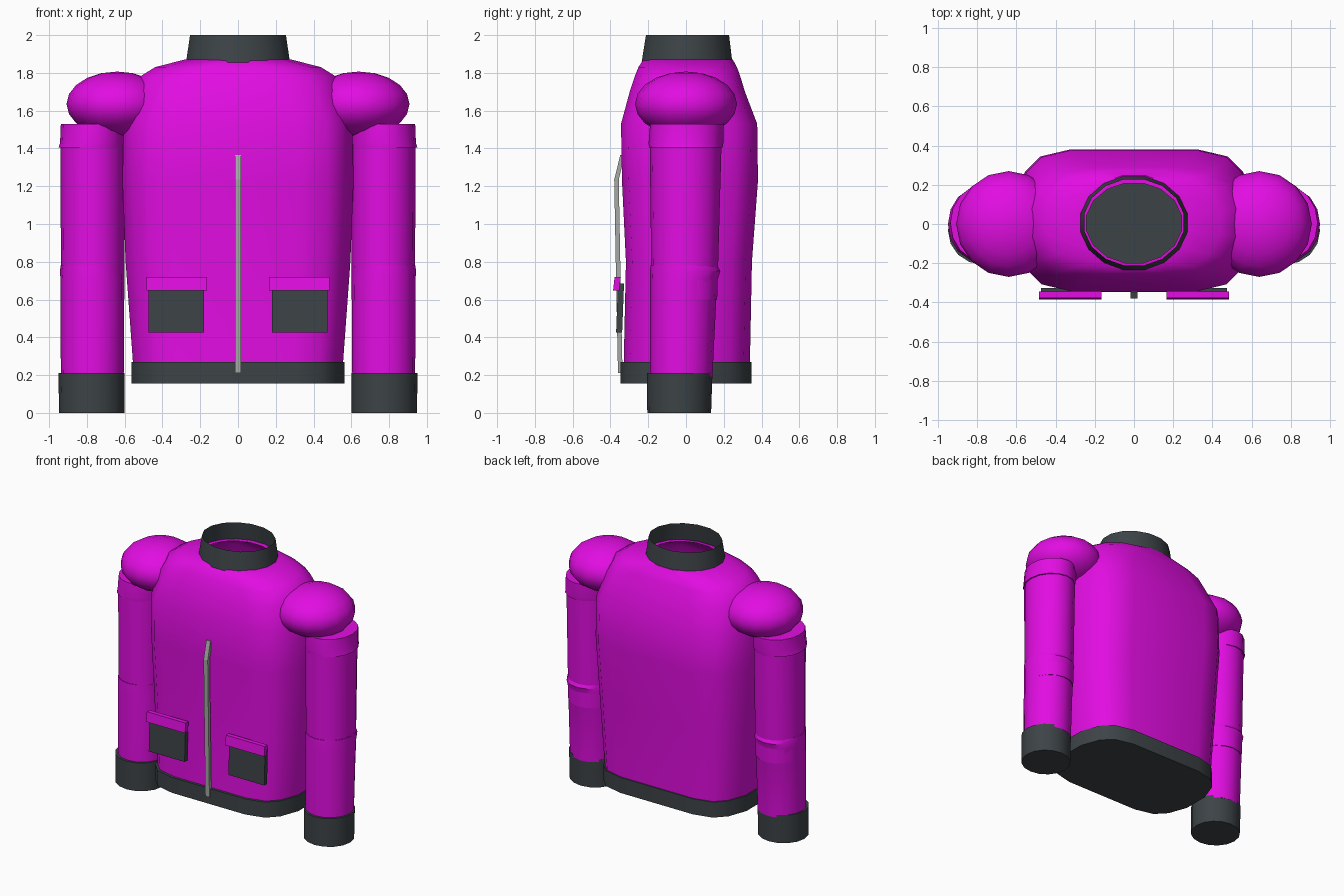
import bpy, bmesh, math

cube = bpy.data.objects.get("Cube")
if cube:
    bpy.data.objects.remove(cube, do_unlink=True)


def material(name, rgb):
    m = bpy.data.materials.new(name)
    m.use_nodes = True
    m.diffuse_color = (*rgb, 1)
    m.node_tree.nodes["Principled BSDF"].inputs["Base Color"].default_value = (*rgb, 1)
    return m


magenta = material("magenta cloth", (0.76, 0.004, 0.76))
charcoal = material("charcoal trim", (0.046, 0.056, 0.062))
steel = material("grey metal", (0.38, 0.40, 0.38))


def finish(name, bm, mat, smooth=True):
    bmesh.ops.recalc_face_normals(bm, faces=bm.faces)
    mesh = bpy.data.meshes.new(name)
    bm.to_mesh(mesh)
    bm.free()
    mesh.materials.append(mat)
    ob = bpy.data.objects.new(name, mesh)
    bpy.context.collection.objects.link(ob)
    if smooth:
        bpy.ops.object.select_all(action='DESELECT')
        ob.select_set(True)
        bpy.context.view_layer.objects.active = ob
        bpy.ops.object.shade_smooth_by_angle(angle=math.radians(35))
    return ob


def round_section(n):
    return [(math.cos(2 * math.pi * i / n), math.sin(2 * math.pi * i / n)) for i in range(n)]


# Boxy rounded outline of the body, mirrored from one quarter
quarter = [(1, 0.28), (0.91, 0.68), (0.78, 0.9), (0.53, 1)]
half = quarter + [(-x, y) for x, y in reversed(quarter)]
body_section = half + [(-x, -y) for x, y in half]


def blend(a, b, t):
    return [(p[0] * (1 - t) + q[0] * t, p[1] * (1 - t) + q[1] * t) for p, q in zip(a, b)]


# Round outline sharing the body's point count, for the neck
neck_section = [(math.cos((i + 0.5) * math.pi / 8), math.sin((i + 0.5) * math.pi / 8))
                for i in range(16)]
neck_section = [(x / 0.981, y / 0.981) for x, y in neck_section]


def loft(name, rings, mat, caps=(False, False)):
    """rings: (z, x_min, x_max, y_min, y_max, section)"""
    bm = bmesh.new()
    loops = []
    for z, x0, x1, y0, y1, sec in rings:
        loops.append([bm.verts.new(((x0 + x1) / 2 + u * (x1 - x0) / 2,
                                    (y0 + y1) / 2 + v * (y1 - y0) / 2, z)) for u, v in sec])
    for a, b in zip(loops, loops[1:]):
        for i in range(len(a)):
            j = (i + 1) % len(a)
            bm.faces.new((a[i], a[j], b[j], b[i]))
    if caps[0]:
        bm.faces.new(loops[0][::-1])
    if caps[1]:
        bm.faces.new(loops[-1])
    return finish(name, bm, mat)


def box(name, x0, x1, y0, y1, z0, z1, mat, lean=0.0):
    """Box whose lower edge is shifted in y by lean."""
    bm = bmesh.new()
    bmesh.ops.create_cube(bm, size=1)
    for v in bm.verts:
        low = v.co.z < 0
        v.co = (x1 if v.co.x > 0 else x0,
                (y1 if v.co.y > 0 else y0) + (lean if low else 0),
                z0 if low else z1)
    return finish(name, bm, mat, smooth=False)


# Body: height, half width, front, back, roundness
body = [(0.25, 0.555, -0.33, 0.338, 0), (0.8, 0.595, -0.318, 0.349, 0),
        (1.23, 0.612, -0.339, 0.381, 0), (1.53, 0.605, -0.344, 0.377, 0),
        (1.70, 0.56, -0.298, 0.312, 0.2), (1.78, 0.52, -0.272, 0.288, 0.3),
        (1.83, 0.44, -0.252, 0.27, 0.5), (1.87, 0.285, -0.226, 0.248, 1),
        (1.87, 0.242, -0.198, 0.208, 1)]
loft("jacket_body", [(z, -w, w, f, b, blend(body_section, neck_section, t))
                     for z, w, f, b, t in body], magenta)

# Waistband with a closed underside
loft("waistband", [(z, -w, w, f, b, body_section) for z, w, f, b in
                   [(0.155, 0.565, -0.348, 0.347), (0.27, 0.565, -0.348, 0.347),
                    (0.27, 0.55, -0.325, 0.333)]], charcoal, (True, False))

# Standing collar, open at the top
loft("collar", [(z, -w, w, f, b, neck_section) for z, w, f, b in
                [(1.85, 0.276, -0.236, 0.246), (2.0, 0.254, -0.212, 0.228)]], charcoal)

# Front zip, bent at the top of the chest
bm = bmesh.new()
path = [(0.21, -0.35), (0.8, -0.362), (1.235, -0.37), (1.365, -0.338)]
loops = [[bm.verts.new((x, y + d, z)) for x, d in
          ((-0.017, -0.01), (0.017, -0.01), (0.017, 0.014), (-0.017, 0.014))] for z, y in path]
for a, b in zip(loops, loops[1:]):
    for i in range(4):
        bm.faces.new((a[i], a[(i + 1) % 4], b[(i + 1) % 4], b[i]))
bm.faces.new(loops[0])
bm.faces.new(loops[-1])
finish("zip", bm, steel, smooth=False)

circle = round_section(16)
for side, s in (("left", 1), ("right", -1)):

    def tube(name, rings, mat, caps=(True, True)):
        loft(f"{side}_{name}", [(z, *sorted((s * x0, s * x1)), y0, y1, circle)
                                for z, x0, x1, y0, y1 in rings], mat, caps)

    # Sleeve in overlapping lengths, with cuff and armband
    tube("cuff", [(0, 0.60, 0.948, -0.205, 0.133), (0.21, 0.60, 0.95, -0.207, 0.14)], charcoal)
    tube("lower_sleeve", [(0.19, 0.605, 0.938, -0.19, 0.14), (0.70, 0.602, 0.94, -0.19, 0.165),
                          (0.75, 0.602, 0.942, -0.19, 0.182),
                          (0.78, 0.602, 0.94, -0.188, 0.165)], magenta)
    tube("upper_sleeve", [(0.60, 0.602, 0.937, -0.182, 0.165),
                          (1.42, 0.60, 0.94, -0.192, 0.188)], magenta)
    tube("armband", [(1.405, 0.60, 0.95, -0.196, 0.194),
                     (1.43, 0.60, 0.942, -0.198, 0.198),
                     (1.53, 0.60, 0.938, -0.19, 0.2)], magenta)

    # Padded shoulder
    bm = bmesh.new()
    bmesh.ops.create_uvsphere(bm, u_segments=16, v_segments=10, radius=1)
    for v in bm.verts:
        v.co = (s * 0.64 + v.co.x * 0.268, v.co.y * 0.27, 1.635 + v.co.z * 0.172)
    finish(f"{side}_shoulder", bm, magenta)

    # Pocket and its flap
    px = sorted((s * 0.18, s * 0.475))
    fx = sorted((s * 0.165, s * 0.485))
    box(f"{side}_pocket", *px, -0.36, -0.328, 0.425, 0.685, charcoal, -0.01)
    box(f"{side}_pocket_flap", *fx, -0.378, -0.345, 0.648, 0.72, magenta, -0.008)
